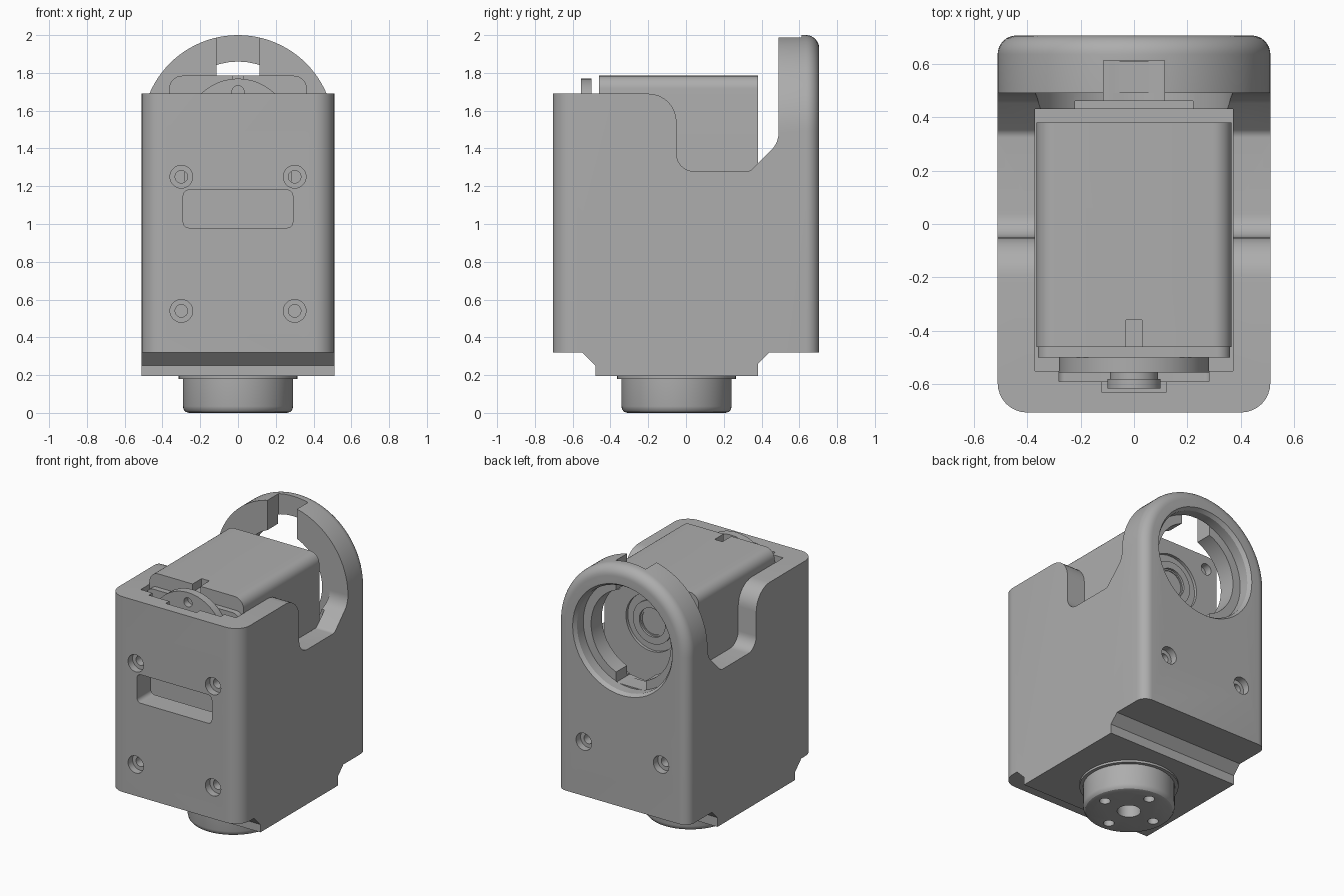
import bpy, bmesh, math
from mathutils import Vector

if "Cube" in bpy.data.objects:
    bpy.data.objects.remove(bpy.data.objects["Cube"])

GREY = (0.42, 0.42, 0.42, 1)
mat = bpy.data.materials.new("grey plastic")
mat.use_nodes = True
mat.diffuse_color = GREY
mat.node_tree.nodes["Principled BSDF"].inputs["Base Color"].default_value = GREY
AXIS_Z = 1.49      # height of the motor axis
HALF = 0.51        # half width of the housing


def fillet(points, steps=8):
    """Outline from (x, y, radius) corners."""
    out = []
    for i, (x, y, r) in enumerate(points):
        p = Vector((x, y))
        if not r:
            out.append(p)
            continue
        a = (Vector(points[i - 1][:2]) - p).normalized()
        b = (Vector(points[(i + 1) % len(points)][:2]) - p).normalized()
        half = a.angle(b) / 2
        c = p + (a + b).normalized() * r / math.sin(half)
        s, e = p + a * r / math.tan(half) - c, p + b * r / math.tan(half) - c
        total = math.pi - 2 * half
        for k in range(steps + 1):
            t = k / steps
            v = s * math.sin((1 - t) * total) + e * math.sin(t * total)
            out.append(c + v / math.sin(total))
    return out


def rect(x0, x1, y0, y1, r=0.0):
    return fillet([(x0, y0, r), (x1, y0, r), (x1, y1, r), (x0, y1, r)])


def circle(cx, cy, r, n=48):
    return [Vector((cx + r * math.cos(2 * math.pi * i / n),
                    cy + r * math.sin(2 * math.pi * i / n))) for i in range(n)]


def loft(name, axis, sections):
    """Solid through (outline, position) sections along an axis."""
    place = {"x": lambda p, a: (a, p[0], p[1]),
             "y": lambda p, a: (p[0], a, p[1]),
             "z": lambda p, a: (p[0], p[1], a)}[axis]
    bm = bmesh.new()
    rings = [[bm.verts.new(place(p, a)) for p in pts] for pts, a in sections]
    for r, s in zip(rings, rings[1:]):
        for i in range(len(r)):
            j = (i + 1) % len(r)
            bm.faces.new((r[i], r[j], s[j], s[i]))
    bm.faces.new(rings[0])
    bm.faces.new(rings[-1])
    bmesh.ops.recalc_face_normals(bm, faces=bm.faces)
    mesh = bpy.data.meshes.new(name)
    bm.to_mesh(mesh)
    bm.free()
    mesh.materials.append(mat)
    ob = bpy.data.objects.new(name, mesh)
    bpy.context.collection.objects.link(ob)
    return ob


def prism(name, axis, pts, lo, hi):
    return loft(name, axis, [(pts, lo), (pts, hi)])


def lathe(name, axis, cx, cy, profile):
    return loft(name, axis, [(circle(cx, cy, r), a) for r, a in profile])


def combine(ob, tool, how="DIFFERENCE"):
    mod = ob.modifiers.new("cut", "BOOLEAN")
    mod.operation, mod.solver, mod.object = how, "EXACT", tool
    dg = bpy.context.evaluated_depsgraph_get()
    mesh = bpy.data.meshes.new_from_object(ob.evaluated_get(dg))
    ob.modifiers.clear()
    ob.data = mesh
    bpy.data.objects.remove(tool)


# Housing: rounded front block joined to an arched back slab
housing = prism("housing", "z", fillet([
    (-HALF, -0.705, 0.11), (HALF, -0.705, 0.11), (HALF, 0.3, 0), (-HALF, 0.3, 0)]), 0.1, 1.8)


def arch(inset):
    r = HALF - inset
    arc = [Vector((r * math.cos(math.pi * i / 48), AXIS_Z + r * math.sin(math.pi * i / 48)))
           for i in range(49)]
    return [Vector((-r, 0.1)), Vector((r, 0.1))] + arc


EDGE = 0.07
slab = [(arch(0), 0.25)]
for k in range(9):
    t = math.pi / 2 * k / 8
    slab.append((arch(EDGE * (1 - math.cos(t))), 0.705 - EDGE + EDGE * math.sin(t)))
combine(housing, loft("back_slab", "y", slab), "UNION")

# Side outline: stepped foot, side notch and arch front
side = fillet([
    (-1, 0.32, 0), (-0.55, 0.32, 0), (-0.48, 0.25, 0), (-0.48, 0.195, 0),
    (0.38, 0.195, 0), (0.38, 0.26, 0), (0.44, 0.32, 0), (1, 0.32, 0),
    (1, 2.2, 0), (0.49, 2.2, 0), (0.49, 1.43, 0.13), (0.34, 1.28, 0.04),
    (-0.05, 1.28, 0.09), (-0.05, 1.69, 0.15), (-1, 1.69, 0)])
combine(housing, prism("side_outline", "x", side, -1, 1), "INTERSECT")

# Motor pocket, horn clearance and back clearance
combine(housing, prism("pocket", "z", rect(-0.37, 0.37, -0.55, 0.43), 0.52, 2.3))
combine(housing, prism("horn_clearance", "z", rect(-0.28, 0.28, -0.59, -0.5), 1.15, 2.3))
combine(housing, prism("hub_clearance", "z", rect(-0.12, 0.12, -0.63, -0.5), 1.35, 2.3))
combine(housing, prism("idler_clearance", "z", rect(-0.22, 0.22, 0.4, 0.46), 1, 1.4))

# Stepped bore through the arch, with notches in its lip
combine(housing, lathe("bore", "y", 0, AXIS_Z, [
    (0.37, 0.3), (0.37, 0.49), (0.31, 0.49), (0.31, 0.61), (0.37, 0.61),
    (0.37, 0.68), (0.39, 0.71), (0.39, 0.9)]))
combine(housing, prism("top_notch", "y", rect(-0.115, 0.115, 1.6, 2.2), 0.4, 0.612))
combine(housing, prism("bottom_notch", "y", rect(-0.115, 0.115, 1.13, 1.4), 0.4, 0.612))

# Cable slot and counterbored screw holes
combine(housing, prism("cable_slot", "y", rect(-0.29, 0.29, 0.98, 1.18, 0.03), -0.9, -0.5))
for x in (-0.3, 0.3):
    for z, face, inward in ((1.25, -0.705, 1), (0.54, -0.705, 1), (0.7, 0.705, -1)):
        combine(housing, lathe("screw_hole", "y", x, z, [
            (0.06, face - 0.1 * inward), (0.06, face + 0.05 * inward),
            (0.033, face + 0.05 * inward), (0.033, face + 0.13 * inward)]))

# Motor body with rounded long edges
motor = prism("motor_body", "y", rect(-0.365, 0.365, 0.56, 1.785, 0.07), -0.46, 0.38)
combine(motor, prism("key_slot", "y", rect(-0.03, 0.03, 1.73, 1.9), -0.6, -0.36))
combine(motor, lathe("idler_recess", "y", 0, AXIS_Z, [
    (0.2, 0.5), (0.2, 0.36), (0.09, 0.36), (0.09, 0.3)]))
for x in (-0.28, 0.28):
    combine(motor, lathe("motor_screw_hole", "y", x, 1.69, [(0.04, 0.5), (0.04, 0.33)]))
prism("motor_front_plate", "y", rect(-0.36, 0.36, 0.56, 1.69, 0.05), -0.5, -0.455)
lathe("idler_ring", "y", 0, AXIS_Z, [(0.15, 0.355), (0.15, 0.375), (0.1, 0.375), (0.1, 0.355)])

# Front horn with screw holes and hub
horn = lathe("front_horn", "y", 0, AXIS_Z, [
    (0.2, -0.48), (0.2, -0.5), (0.28, -0.5), (0.28, -0.555), (0.09, -0.555), (0.09, -0.58),
    (0.1, -0.58), (0.1, -0.615)])
for k in range(4):
    a = math.pi / 2 * k
    combine(horn, lathe("horn_hole", "y", 0.21 * math.cos(a), AXIS_Z + 0.21 * math.sin(a),
                        [(0.032, -0.7), (0.032, -0.51)]))

# Bottom output flange and horn
lathe("bottom_flange", "z", 0, -0.05, [(0.315, 0.18), (0.315, 0.2)])
output = lathe("bottom_horn", "z", 0, -0.05, [
    (0.26, 0), (0.278, 0.006), (0.288, 0.018), (0.292, 0.035), (0.292, 0.19)])
combine(output, lathe("centre_hole", "z", 0, -0.05, [(0.075, -0.1), (0.075, 0.12)]))
for k in range(4):
    a = math.pi / 2 * k
    combine(output, lathe("output_hole", "z", 0.2 * math.cos(a), -0.05 + 0.2 * math.sin(a),
                          [(0.035, -0.1), (0.035, 0.1)]))

# Smooth curved faces, keep edges sharp
for ob in (o for o in bpy.context.collection.objects if o.type == "MESH"):
    bpy.ops.object.select_all(action="DESELECT")
    ob.select_set(True)
    bpy.context.view_layer.objects.active = ob
    bpy.ops.object.shade_smooth_by_angle(angle=math.radians(30))
